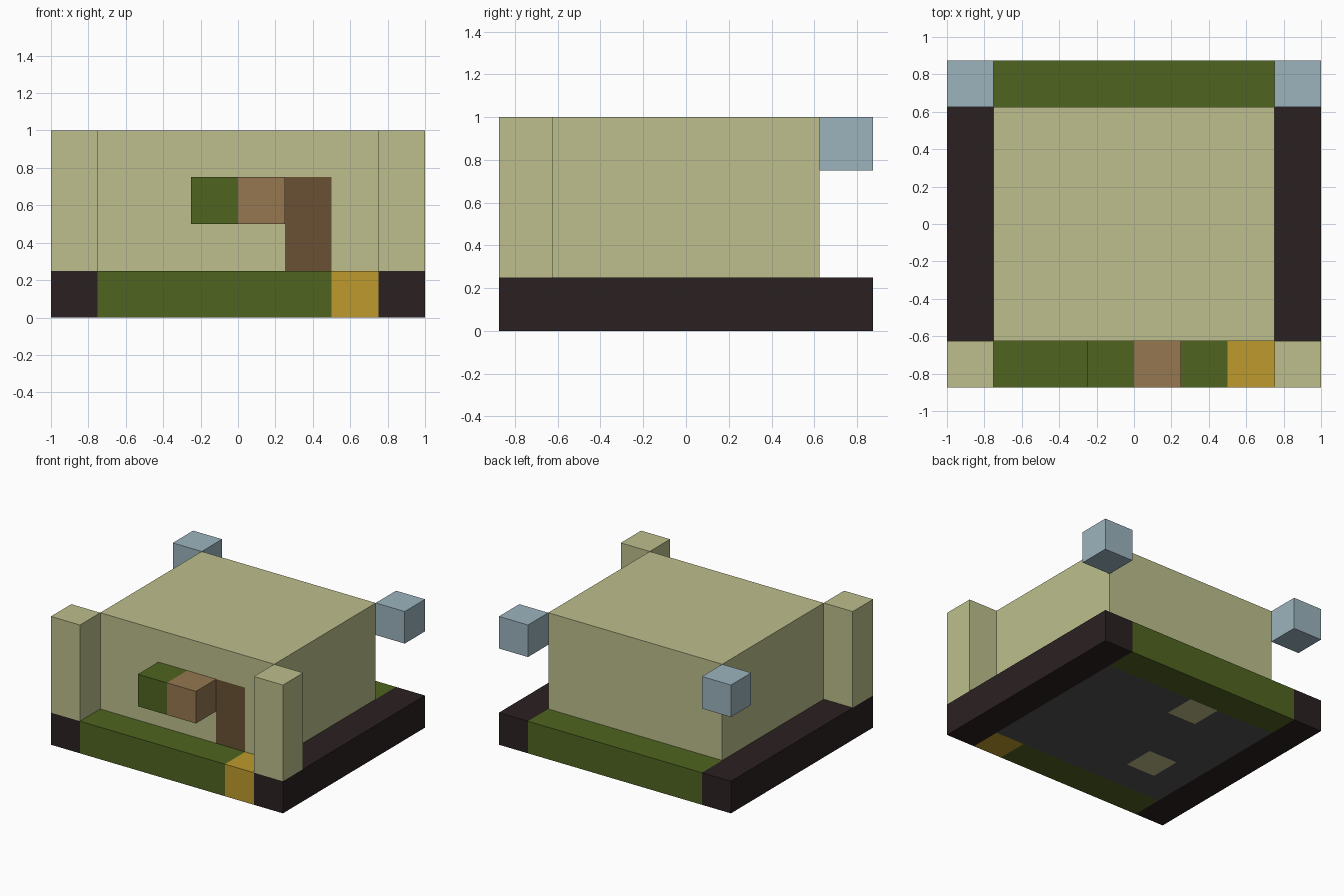
import bpy
import bmesh
from mathutils import Vector

default = bpy.data.objects.get("Cube")
if default:
    bpy.data.objects.remove(default, do_unlink=True)

U = 0.25  # edge of one block


def material(name, rgb):
    linear = [((c / 255 + 0.055) / 1.055) ** 2.4 for c in rgb] + [1]
    mat = bpy.data.materials.new(name)
    mat.use_nodes = True
    mat.diffuse_color = linear
    mat.node_tree.nodes["Principled BSDF"].inputs["Base Color"].default_value = linear
    return mat


khaki = material("pale khaki", (189, 191, 140))
green = material("moss green", (80, 100, 32))
dark = material("dark brown", (43, 33, 33))
tan = material("tan", (149, 119, 80))
brown = material("wood brown", (106, 80, 51))
yellow = material("ochre yellow", (190, 154, 44))
blue = material("pale blue", (156, 180, 190))
grey = material("stone grey", (84, 84, 84))


def box(name, low, high, mat):
    """Box between two corners given in blocks, with y and x measured from the centre."""
    low, high = Vector(low) * U, Vector(high) * U
    bm = bmesh.new()
    bmesh.ops.create_cube(bm, size=1)
    for v in bm.verts:
        v.co = (low + high) / 2 + v.co * (high - low)
    mesh = bpy.data.meshes.new(name)
    bm.to_mesh(mesh)
    bm.free()
    mesh.materials.append(mat)
    obj = bpy.data.objects.new(name, mesh)
    bpy.context.collection.objects.link(obj)
    return obj


def paint(obj, low, high, normal, mat):
    """Cut the box along the given bounds and colour the enclosed faces on one side."""
    low, high, normal = Vector(low) * U, Vector(high) * U, Vector(normal)
    obj.data.materials.append(mat)
    bm = bmesh.new()
    bm.from_mesh(obj.data)
    for axis in range(3):
        if normal[axis]:
            continue
        direction = Vector([float(i == axis) for i in range(3)])
        for point in (low, high):
            geom = bm.verts[:] + bm.edges[:] + bm.faces[:]
            bmesh.ops.bisect_plane(bm, geom=geom, plane_co=point, plane_no=direction)
    bm.normal_update()
    for f in bm.faces:
        c = f.calc_center_median()
        inside = all(normal[a] or low[a] < c[a] < high[a] for a in range(3))
        if inside and f.normal.dot(normal) > 0.9:
            f.material_index = len(obj.data.materials) - 1
    bm.to_mesh(obj.data)
    bm.free()


# Base frame and floor
for side, x in (("right", -4), ("left", 3)):
    box(side + "_base_rail", (x, -3.5, 0), (x + 1, 3.5, 1), dark)
box("front_base_rail", (-3, -3.5, 0), (2, -2.5, 1), green)
box("front_base_accent", (2, -3.5, 0), (3, -2.5, 1), yellow)
box("back_base_rail", (-3, 2.5, 0), (3, 3.5, 1), green)
floor = box("floor", (-3, -2.5, 0), (3, 2.5, 1), grey)
for x, y in ((-1, 1.5), (-2, -1.5)):
    paint(floor, (x, y, 0), (x + 1, y + 1, 0), (0, 0, -1), khaki)

# Main body with a door on its front face
body = box("main_body", (-3, -2.5, 1), (3, 2.5, 4), khaki)
paint(body, (1, 0, 1), (2, 0, 3), (0, -1, 0), brown)

# Front pillars and floating back corner blocks
for side, x in (("right", -4), ("left", 3)):
    box(side + "_front_pillar", (x, -3.5, 1), (x + 1, -2.5, 4), khaki)
    box(side + "_back_corner_block", (x, 2.5, 3), (x + 1, 3.5, 4), blue)

# Blocks projecting beside the door
box("green_front_block", (-1, -3.5, 2), (0, -2.5, 3), green)
box("tan_front_block", (0, -3.5, 2), (1, -2.5, 3), tan)
